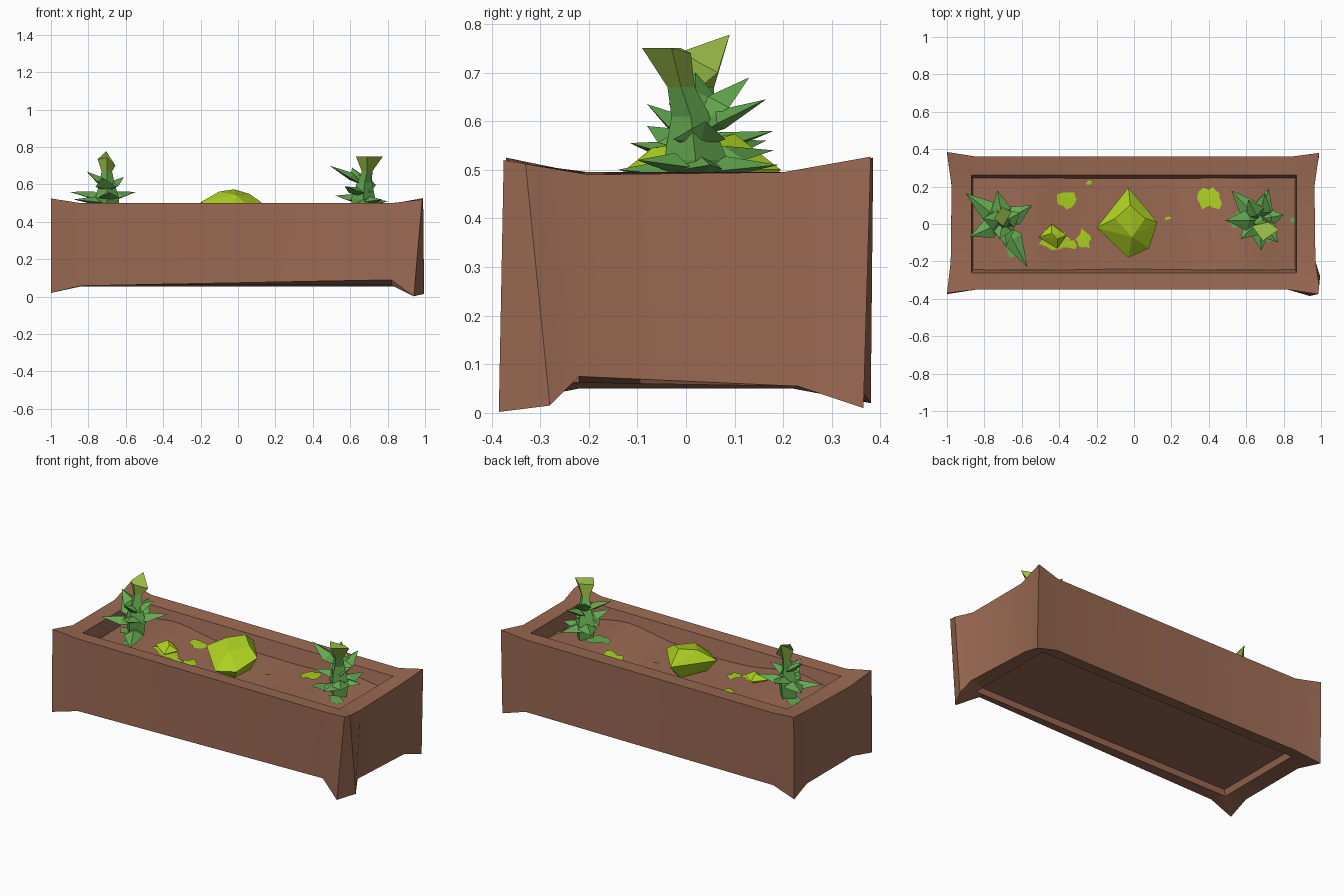
import bpy, bmesh, math, random
from mathutils import Vector

if "Cube" in bpy.data.objects:
    bpy.data.objects.remove(bpy.data.objects["Cube"])

random.seed(4)

def material(name, rgb):
    m = bpy.data.materials.new(name)
    m.diffuse_color = (*rgb, 1)
    m.use_nodes = True
    m.node_tree.nodes["Principled BSDF"].inputs["Base Color"].default_value = m.diffuse_color
    return m

CLAY = material("clay_brown", (0.325, 0.142, 0.086))
LEAF = material("leaf_green", (0.13, 0.40, 0.082))
TIP = material("young_leaf_green", (0.34, 0.53, 0.065))
LIME = material("moss_lime", (0.42, 0.64, 0.015))

def finish(name, bm, mats, smooth=False, recalc=True):
    bmesh.ops.remove_doubles(bm, verts=bm.verts, dist=1e-5)
    if recalc:
        bmesh.ops.recalc_face_normals(bm, faces=bm.faces)
    me = bpy.data.meshes.new(name)
    bm.to_mesh(me)
    bm.free()
    for m in mats:
        me.materials.append(m)
    ob = bpy.data.objects.new(name, me)
    bpy.context.collection.objects.link(ob)
    if smooth:
        bpy.context.view_layer.objects.active = ob
        ob.select_set(True)
        bpy.ops.object.shade_smooth_by_angle(angle=math.radians(25))
        ob.select_set(False)
    return ob

# Trough: outer rings with flared corners, rim, inner wall and recessed underside
top = [(-1, -.37, .525), (-.84, -.35, .5), (.82, -.35, .5), (.985, -.375, .52),
       (.99, -.33, .512), (.97, -.2, .49), (.965, .2, .495), (.99, .38, .527),
       (.84, .36, .5), (-.84, .36, .5), (-1, .385, .525), (-.975, .2, .495), (-.98, -.2, .49)]
bottom = [(-1, -.375, .02), (-.84, -.35, .058), (.82, -.35, .09), (.94, -.385, .002),
          (.995, -.28, .015), (.965, -.22, .075), (.965, .23, .055), (.99, .365, .01),
          (.84, .355, .055), (-.84, .355, .055), (-1, .38, .02), (-.975, .22, .05), (-.975, -.22, .05)]

def clamp(v, m):
    return max(-m, min(m, v))

rim = [(clamp(x, .87), clamp(y, .262), .495) for x, y, z in top]
well = [(x * .985, y * .9, .365) for x, y, z in rim]
under = [(clamp(x, .88), clamp(y, .28), .062) for x, y, z in bottom]
recess = [(x * .985, y * .97, .095) for x, y, z in under]

bm = bmesh.new()
rings = [[bm.verts.new(p) for p in r] for r in (recess, under, bottom, top, rim, well)]
n = len(top)
for a, b in zip(rings, rings[1:]):
    for i in range(n):
        j = (i + 1) % n
        bm.faces.new((a[i], a[j], b[j], b[i]))
bm.faces.new(rings[0][::-1])
finish("planter_trough", bm, [CLAY], smooth=True)

# Soil: uneven bed, heaped up around the plants
def soil_z(x, y):
    heap = math.exp(-((abs(x) - .58) / .2) ** 2)
    return .398 + .045 * heap + .005 * math.sin(x * 7 + y * 5)

bm = bmesh.new()
bmesh.ops.create_grid(bm, x_segments=24, y_segments=8, size=1)
for v in bm.verts:
    x, y = v.co.x * .863, v.co.y * .246
    v.co = (x, y, soil_z(x, y))
finish("soil", bm, [CLAY], smooth=True, recalc=False)

# Ground patches: thin irregular blots draped on the soil
def patch(name, x, y, rx, ry, mat):
    bm = bmesh.new()
    c = bm.verts.new((x, y, soil_z(x, y) + .007))
    ring = []
    for i in range(14):
        a = i * math.tau / 14
        r = random.uniform(.6, 1.15)
        px, py = x + rx * r * math.cos(a), y + ry * r * math.sin(a)
        ring.append(bm.verts.new((px, py, soil_z(px, py) + .006)))
    for i in range(14):
        bm.faces.new((c, ring[i], ring[(i + 1) % 14]))
    finish(name, bm, [mat], recalc=False)

for i, p in enumerate([(-.35, .13, .06, .06), (-.24, .22, .015, .012), (-.42, -.08, .09, .055),
                       (-.27, -.08, .045, .055), (-.34, -.11, .04, .03), (.41, .14, .065, .07),
                       (.18, .03, .02, .01)]):
    patch(f"moss_patch_{i + 1}", *p, LIME)
for i, p in enumerate([(-.65, -.13, .05, .06), (-.76, .03, .07, .06), (.70, -.05, .05, .05),
                       (.58, .03, .07, .06), (.85, .02, .018, .015)]):
    patch(f"leaf_litter_{i + 1}", *p, LEAF)

# Moss mounds: wide faceted caps overhanging a narrower base
def mound(name, skirt, peaks):
    bm = bmesh.new()
    for p in skirt + peaks:
        bm.verts.new(p)
    bmesh.ops.convex_hull(bm, input=bm.verts)
    finish(name, bm, [LIME])

mound("moss_mound_large",
      [(-.2, -.02, .505), (-.03, .195, .5), (.05, .09, .51), (.125, .01, .505),
       (.08, -.13, .46), (-.03, -.18, .455), (-.1, -.09, .49), (-.1, -.06, .4), (.05, .05, .4),
       (-.03, .1, .4), (.04, -.09, .4)],
      [(-.10, .03, .562), (-.02, .1, .574), (.06, .03, .55), (-.01, -.07, .545)])
mound("moss_mound_small",
      [(-.51, -.07, .45), (-.44, .0, .445), (-.36, -.06, .445), (-.41, -.13, .435), (-.44, -.07, .40)],
      [(-.44, -.05, .485), (-.41, -.08, .475)])

# Spiky plants: slim core, broad thin pointed leaves and a funnel of young leaves
def leaf(bm, cx, cy, tip, width):
    tip = Vector(tip)
    root = Vector((cx, cy, max(.45, .55 * tip.z + .21)))
    d = (tip - root).normalized()
    side = d.cross(Vector((0, 0, 1))).normalized()
    up = side.cross(d)
    mid = root + (tip - root) * .38
    offsets = (side * width, up * .03, -side * width, -up * .012)
    ring = [bm.verts.new(mid + o) for o in offsets]
    t, r = bm.verts.new(tip), bm.verts.new(root)
    for i in range(4):
        j = (i + 1) % 4
        bm.faces.new((ring[i], ring[j], t))
        bm.faces.new((ring[j], ring[i], r))

def plant(name, cx, cy, tips, funnel):
    bm = bmesh.new()
    # core, carried up as the neck of the funnel
    fx = sum(p[0] for p in funnel) / 4
    fy = sum(p[1] for p in funnel) / 4
    levels = [(.40, .05, 0), (.52, .065, 0), (.61, .04, .2), (.67, .028, .6)]
    rings = []
    for z, r, t in levels:
        x0, y0 = cx + (fx - cx) * t, cy + (fy - cy) * t
        rings.append([bm.verts.new((x0 + r * math.cos((i + 1) * math.pi / 2),
                                    y0 + r * math.sin((i + 1) * math.pi / 2), z)) for i in range(4)])
    rings.append([bm.verts.new(p) for p in funnel])
    for k, (a, b) in enumerate(zip(rings, rings[1:])):
        for i in range(4):
            j = (i + 1) % 4
            bm.faces.new((a[i], a[j], b[j], b[i])).material_index = int(k == 3)
    bm.faces.new(rings[0][::-1])
    bm.faces.new(rings[-1]).material_index = 1
    for t in tips:
        leaf(bm, cx, cy, t, .056)
    finish(name, bm, [LEAF, TIP])

# funnel corners run back, left, front, right
plant("left_plant", -.70, .01,
      [(-.9, .165, .56), (-.73, .18, .58), (-.545, .1, .56), (-.57, -.23, .47), (-.88, -.07, .52),
       (-.81, .03, .67), (-.61, .06, .64), (-.68, -.115, .555), (-.72, -.08, .635)],
      [(-.705, .09, .778), (-.75, .03, .735), (-.70, -.012, .742), (-.655, .065, .70)])
plant("right_plant", .67, .02,
      [(.52, .18, .54), (.7, .165, .645), (.8, .05, .51), (.77, -.1, .52), (.68, -.14, .5),
       (.49, .02, .70), (.57, -.08, .59), (.74, .04, .6), (.61, .13, .69), (.72, .19, .51)],
      [(.72, .01, .74), (.63, -.01, .75), (.69, -.09, .75), (.775, -.03, .75)])
